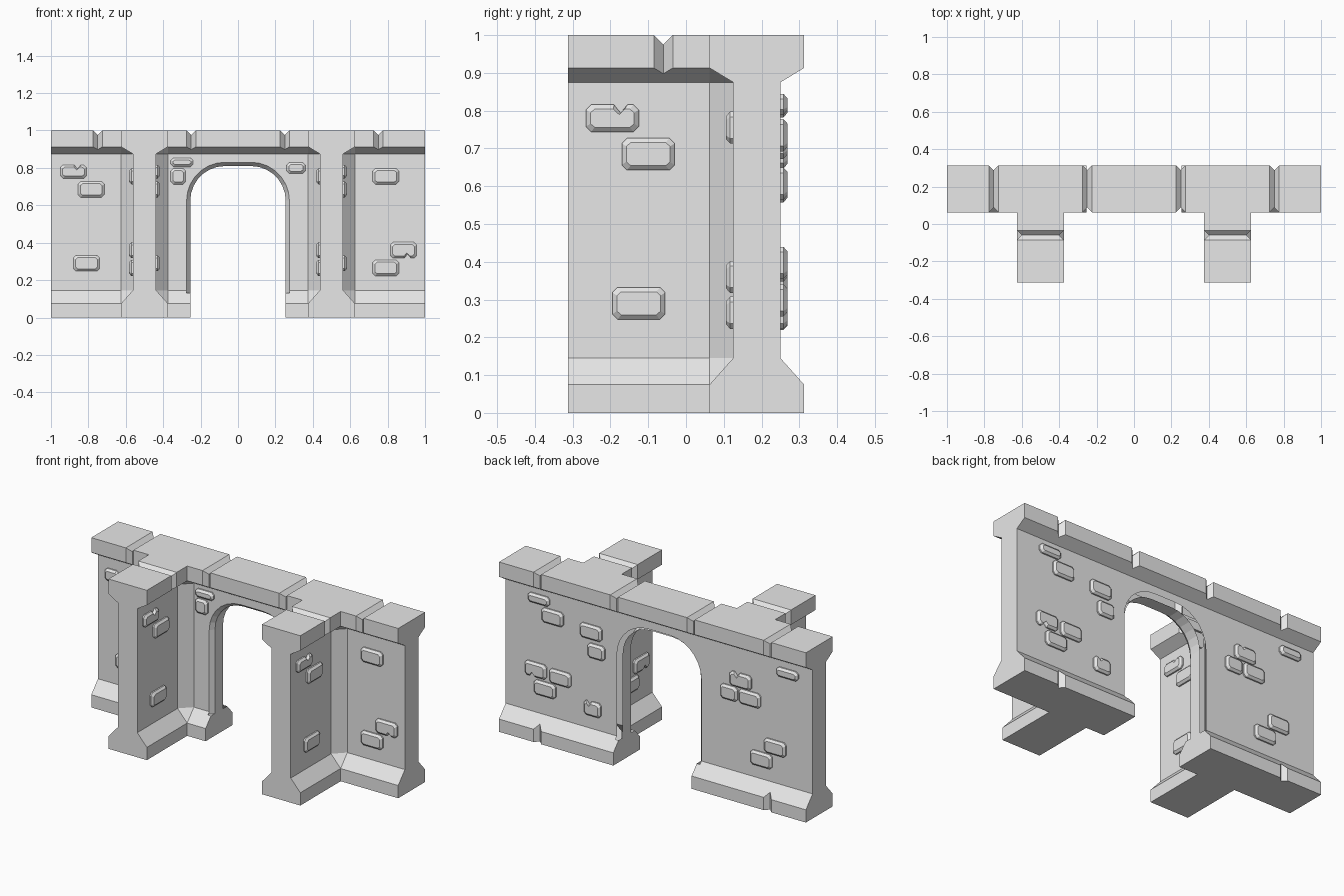
import bpy, bmesh, math
from mathutils import Vector

if "Cube" in bpy.data.objects:
    bpy.data.objects.remove(bpy.data.objects["Cube"])

stone = bpy.data.materials.new("grey stone")
stone.diffuse_color = (0.8, 0.8, 0.8, 1)
stone.use_nodes = True
stone.node_tree.nodes["Principled BSDF"].inputs["Base Color"].default_value = stone.diffuse_color


def loft(name, rings):
    """Closed solid through rings of 3D points with equal counts."""
    bm = bmesh.new()
    vs = [[bm.verts.new(p) for p in r] for r in rings]
    n = len(vs[0])
    for a, b in zip(vs, vs[1:]):
        for i in range(n):
            j = (i + 1) % n
            bm.faces.new((a[i], a[j], b[j], b[i]))
    bm.faces.new(vs[0][::-1])
    bm.faces.new(vs[-1])
    bmesh.ops.remove_doubles(bm, verts=bm.verts, dist=1e-5)
    bmesh.ops.recalc_face_normals(bm, faces=bm.faces)
    me = bpy.data.meshes.new(name)
    bm.to_mesh(me)
    bm.free()
    ob = bpy.data.objects.new(name, me)
    ob.data.materials.append(stone)
    bpy.context.collection.objects.link(ob)
    return ob


def cut(target, cutter):
    mod = target.modifiers.new("cut", 'BOOLEAN')
    mod.operation, mod.solver, mod.object = 'DIFFERENCE', 'EXACT', cutter
    bpy.context.view_layer.objects.active = target
    bpy.ops.object.modifier_apply(modifier=mod.name)
    bpy.data.objects.remove(cutter)


# Wall with two buttresses: wide outline for plinth and cap, slim one between
def mirrored(half):
    return half + [(-x, y) for x, y in reversed(half)]

wide = mirrored([(-1, .3125), (-1, .0625), (-.625, .0625), (-.625, .0625),
                 (-.625, -.3125), (-.375, -.3125), (-.375, .0625), (-.375, .0625)])
slim = mirrored([(-1, .25), (-1, .125), (-.625, .125), (-.5625, .0625),
                 (-.5625, -.3125), (-.4375, -.3125), (-.4375, .0625), (-.375, .125)])
levels = [(wide, 0), (wide, .075), (slim, .145), (slim, .875), (wide, .913), (wide, 1)]
wall = loft("wall", [[(x, y, z) for x, y in o] for o, z in levels])


# Archway with chamfered edges on both faces
def arch(y, grow, bottom):
    r = .185 + grow
    pts = [(.07 + r * math.cos(t), .625 + r * math.sin(t))
           for t in [math.pi / 2 * i / 7 for i in range(8)]]
    pts = [(.07 + r, bottom)] + pts
    pts += [(-x, z) for x, z in reversed(pts)]
    return [(x, y, z) for x, z in pts]

cut(wall, loft("arch_cutter", [arch(0, 0, -.1), arch(.4, 0, -.1)]))
cut(wall, loft("front_chamfer", [arch(0, .02, .13), arch(.125, .02, .13), arch(.1625, -.01, .13)]))
cut(wall, loft("back_chamfer", [arch(.2125, -.01, .13), arch(.25, .02, .13), arch(.4, .02, .13)]))


# V-shaped joints between the cap and plinth stones
def joint(start, end, r=.025):
    a, b = Vector(start), Vector(end)
    d = [Vector(v) for v in ((1, 0, 0), (0, 1, 0), (0, 0, 1))]
    k = max(range(3), key=lambda i: abs((b - a)[i]))
    p, q = d[(k + 1) % 3], d[(k + 2) % 3]
    sides = [p * r, q * r, -p * r, -q * r]
    cut(wall, loft("joint_cutter", [[a + s for s in sides], [b + s for s in sides]]))

for x in (-.75, -.25, .25, .75):
    joint((x, 0, 1), (x, .4, 1))
    for y in (.0625, .3125):
        joint((x, y, .88), (x, y, 1.06))
for s in (-1, 1):
    joint((s * .34, -.06, 1), (s * .66, -.06, 1))
    for x in (.375, .625):
        joint((s * x, -.06, .88), (s * x, -.06, 1.06))
    joint((s * .75, .3125, -.05), (s * .75, .3125, .14))


# Raised bricks; chip = 1 nicks the top edge, -1 the bottom edge
def brick(name, origin, right, normal, u, z, w=.14, h=.085, chip=0):
    a, b, c = w / 2, h / 2, .014
    out = [(a, -b + c), (a, b - c), (a - c, b)]
    if chip:
        out += [(.04, b), (.022, b - .022), (.004, b)]
    out += [(-a + c, b), (-a, b - c), (-a, -b + c), (-a + c, -b), (a - c, -b)]
    if chip < 0:
        out = [(p, -q) for p, q in out]
    o, r, n = Vector(origin), Vector(right), Vector(normal)

    def ring(depth, inset):
        fu, fz = 1 - inset / a, 1 - inset / b
        return [o + r * (u + p * fu) + n * depth + Vector((0, 0, z + q * fz)) for p, q in out]

    loft(name, [ring(-.01, 0), ring(.008, 0), ring(.019, .012)])


left_set = [(-.88, .78, .14, .072, 1), (-.785, .685), (-.81, .29)]
right_set = [(.79, .755), (.885, .36, .14, .085, -1), (.79, .265)]
door_set = [(-.30, .83, .12, .048), (-.32, .755, .08, .085), (.31, .80, .10, .06)]
back_set = [(.78, .817, .14, .055), (.69, .735), (.44, .715), (.405, .607, .11, .085),
            (.80, .397, .14, .085, -1), (.64, .39), (.74, .298), (.43, .265, .11, .085, 1),
            (-.84, .81, .14, .055), (-.535, .69, .14, .085, 1), (-.46, .60, .11, .085),
            (-.595, .60), (-.76, .355), (-.67, .262)]

for b in left_set + right_set + door_set:
    brick("front_brick", (0, .125, 0), (1, 0, 0), (0, -1, 0), *b)
for b in back_set:
    brick("back_brick", (0, .25, 0), (1, 0, 0), (0, 1, 0), *b)
for cx in (-.5, .5):
    for b in left_set:
        brick("buttress_brick", (cx + .0625, .685, 0), (0, 1, 0), (1, 0, 0), *b)
    for b in right_set:
        brick("buttress_brick", (cx - .0625, .685, 0), (0, -1, 0), (-1, 0, 0), *b)
